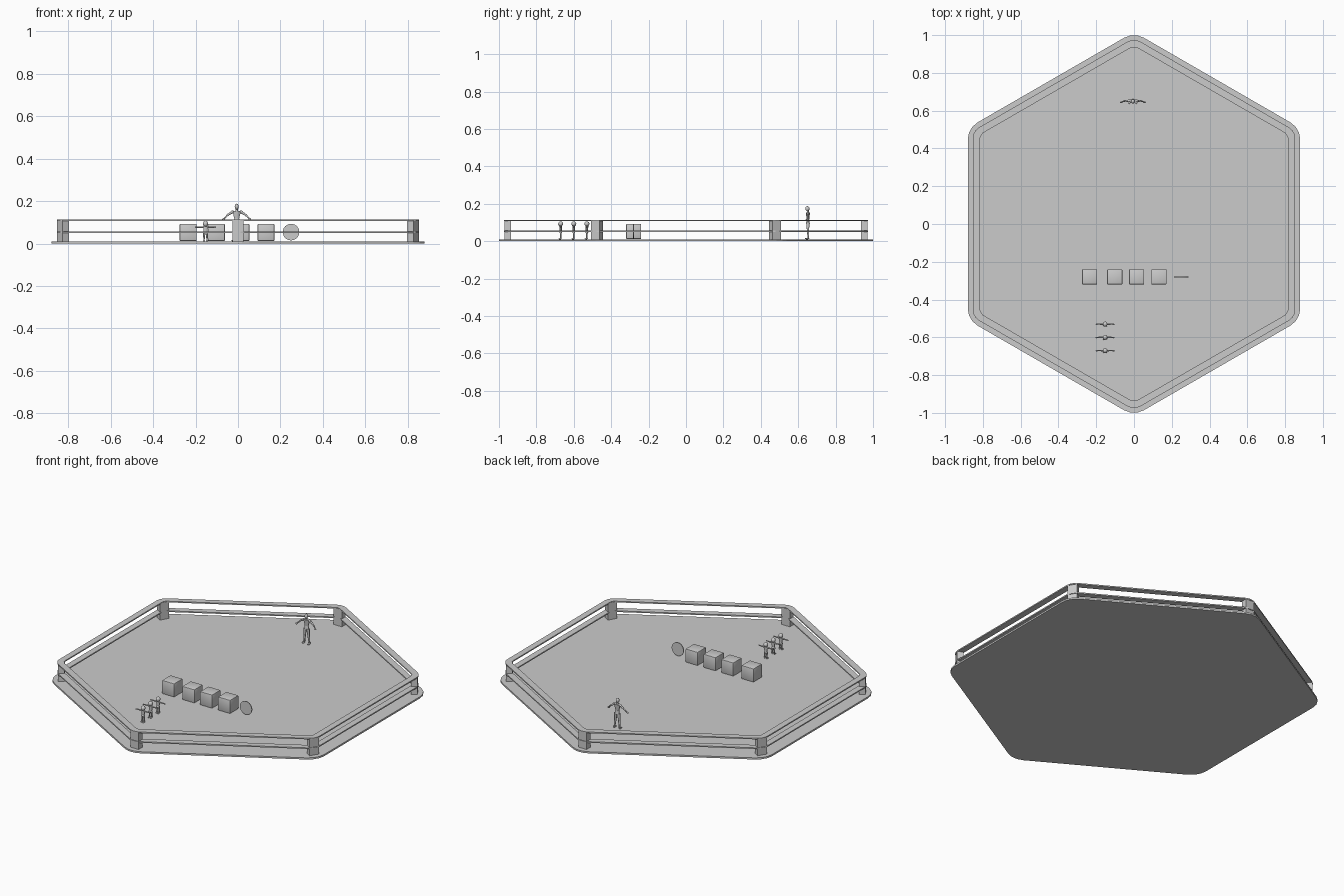
import bpy, bmesh, math
from mathutils import Vector, Matrix

if "Cube" in bpy.data.objects:
    bpy.data.objects.remove(bpy.data.objects["Cube"])

FLOOR = 0.01


def finish(bm, name, smooth=False):
    bmesh.ops.recalc_face_normals(bm, faces=bm.faces)
    mesh = bpy.data.meshes.new(name)
    bm.to_mesh(mesh)
    bm.free()
    ob = bpy.data.objects.new(name, mesh)
    bpy.context.collection.objects.link(ob)
    if smooth:
        bpy.ops.object.select_all(action='DESELECT')
        ob.select_set(True)
        bpy.context.view_layer.objects.active = ob
        bpy.ops.object.shade_smooth_by_angle(angle=math.radians(40))
    return ob


def hex_outline(apothem, r, segs=3):
    """Rounded hexagon with corners on the y axis."""
    pts = []
    d = (apothem - r) / math.cos(math.pi / 6)
    for i in range(6):
        a = math.radians(90 + 60 * i)
        for j in range(segs + 1):
            b = a + math.radians(-30 + 60 * j / segs)
            pts.append((d * math.cos(a) + r * math.cos(b),
                        d * math.sin(a) + r * math.sin(b)))
    return pts


def extrude_up(bm, faces, h):
    ext = bmesh.ops.extrude_face_region(bm, geom=faces)['geom']
    bmesh.ops.translate(bm, vec=(0, 0, h),
                        verts=[v for v in ext if isinstance(v, bmesh.types.BMVert)])


# Floor slab
bm = bmesh.new()
face = bm.faces.new([bm.verts.new((x, y, 0)) for x, y in hex_outline(0.88, 0.104)])
extrude_up(bm, [face], FLOOR)
finish(bm, "arena_floor")

# Two flat rails running round the arena
for name, z, h in (("middle_rail", 0.050, 0.007), ("top_rail", 0.107, 0.007)):
    bm = bmesh.new()
    outer = [bm.verts.new((x, y, z)) for x, y in hex_outline(0.853, 0.065)]
    inner = [bm.verts.new((x, y, z)) for x, y in hex_outline(0.817, 0.03)]
    n = len(outer)
    faces = [bm.faces.new((outer[i], outer[(i + 1) % n], inner[(i + 1) % n], inner[i]))
             for i in range(n)]
    extrude_up(bm, faces, h)
    finish(bm, name)

# Corner posts
for i in range(6):
    a = math.radians(30 + 60 * i)
    bm = bmesh.new()
    m = (Matrix.Rotation(a, 4, 'Z') @ Matrix.Translation((0.952, 0, 0.056))
         @ Matrix.Diagonal((0.035, 0.054, 0.11, 1)))
    bmesh.ops.create_cube(bm, size=1, matrix=m)
    finish(bm, f"corner_post_{i + 1}")

# Row of crates with softened edges
for i, x in enumerate((-0.235, -0.102, 0.014, 0.132)):
    bm = bmesh.new()
    bmesh.ops.create_cube(bm, size=0.08,
                          matrix=Matrix.Translation((x, -0.28, FLOOR + 0.042)))
    bmesh.ops.bevel(bm, geom=bm.edges[:], offset=0.004, segments=2,
                    profile=0.5, affect='EDGES')
    finish(bm, f"crate_{i + 1}", smooth=True)

# Thin upright disc at the end of the row
bm = bmesh.new()
bmesh.ops.create_cone(bm, cap_ends=True, segments=32, radius1=0.039, radius2=0.039, depth=0.005,
                      matrix=Matrix.Translation((0.25, -0.281, 0.054))
                      @ Matrix.Rotation(math.pi / 2, 4, 'X'))
finish(bm, "upright_disc", smooth=True)


def limb(bm, p, q, r1, r2, flat=1.0):
    """Tapered round limb between two points, flattened front to back."""
    p, q = Vector(p), Vector(q)
    d = q - p
    m = (Matrix.Translation((p + q) / 2) @ Matrix.Diagonal((1, flat, 1, 1))
         @ d.to_track_quat('Z', 'Y').to_matrix().to_4x4())
    if flat != 1.0:
        m = Matrix.Translation((p + q) / 2) @ Matrix.Diagonal((1, flat, 1, 1))
    bmesh.ops.create_cone(bm, cap_ends=True, segments=10, radius1=r1, radius2=r2,
                          depth=d.length, matrix=m)


def ball(bm, c, size):
    bmesh.ops.create_uvsphere(bm, u_segments=12, v_segments=8, radius=1,
                              matrix=Matrix.Translation(c) @ Matrix.Diagonal((*size, 1)))


# Three small figures with arms held out
for i, y in enumerate((-0.53, -0.60, -0.67)):
    bm = bmesh.new()
    ball(bm, (0, 0, 0.083), (0.0125, 0.0135, 0.0135))
    limb(bm, (0, 0, 0.04), (0, 0, 0.071), 0.009, 0.012, 0.65)
    ball(bm, (0, 0, 0.04), (0.0105, 0.008, 0.008))
    for s in (-1, 1):
        limb(bm, (s * 0.008, 0, 0.067), (s * 0.04, 0, 0.067), 0.0045, 0.003)
        ball(bm, (s * 0.044, -0.001, 0.067), (0.0065, 0.004, 0.003))
        limb(bm, (s * 0.006, 0, 0.04), (s * 0.007, 0, 0.02), 0.0055, 0.004)
        limb(bm, (s * 0.007, 0, 0.02), (s * 0.007, 0, 0.002), 0.004, 0.003)
        ball(bm, (s * 0.007, -0.004, 0.003), (0.0045, 0.009, 0.003))
    ob = finish(bm, f"small_figure_{i + 1}", smooth=True)
    ob.location = (-0.153, y, FLOOR)

# Tall figure with arms spread low
bm = bmesh.new()
ball(bm, (0, -0.003, 0.164), (0.0095, 0.0115, 0.0135))
limb(bm, (0, 0, 0.142), (0, -0.001, 0.156), 0.006, 0.005)
limb(bm, (0, 0, 0.107), (0, 0, 0.144), 0.012, 0.021, 0.55)
limb(bm, (0, 0, 0.084), (0, 0, 0.107), 0.0165, 0.012, 0.6)
for s in (-1, 1):
    ball(bm, (s * 0.021, 0, 0.139), (0.008, 0.0075, 0.007))
    limb(bm, (s * 0.02, 0, 0.139), (s * 0.042, 0, 0.125), 0.006, 0.0045)
    limb(bm, (s * 0.042, 0, 0.125), (s * 0.059, -0.006, 0.108), 0.0048, 0.003)
    ball(bm, (s * 0.062, -0.008, 0.105), (0.0065, 0.004, 0.005))
    limb(bm, (s * 0.0095, 0, 0.09), (s * 0.013, 0, 0.047), 0.0095, 0.006)
    limb(bm, (s * 0.013, 0, 0.047), (s * 0.017, 0.003, 0.004), 0.0065, 0.004)
    ball(bm, (s * 0.018, -0.004, 0.004), (0.006, 0.012, 0.004))
ob = finish(bm, "tall_figure", smooth=True)
ob.location = (-0.006, 0.652, FLOOR)
